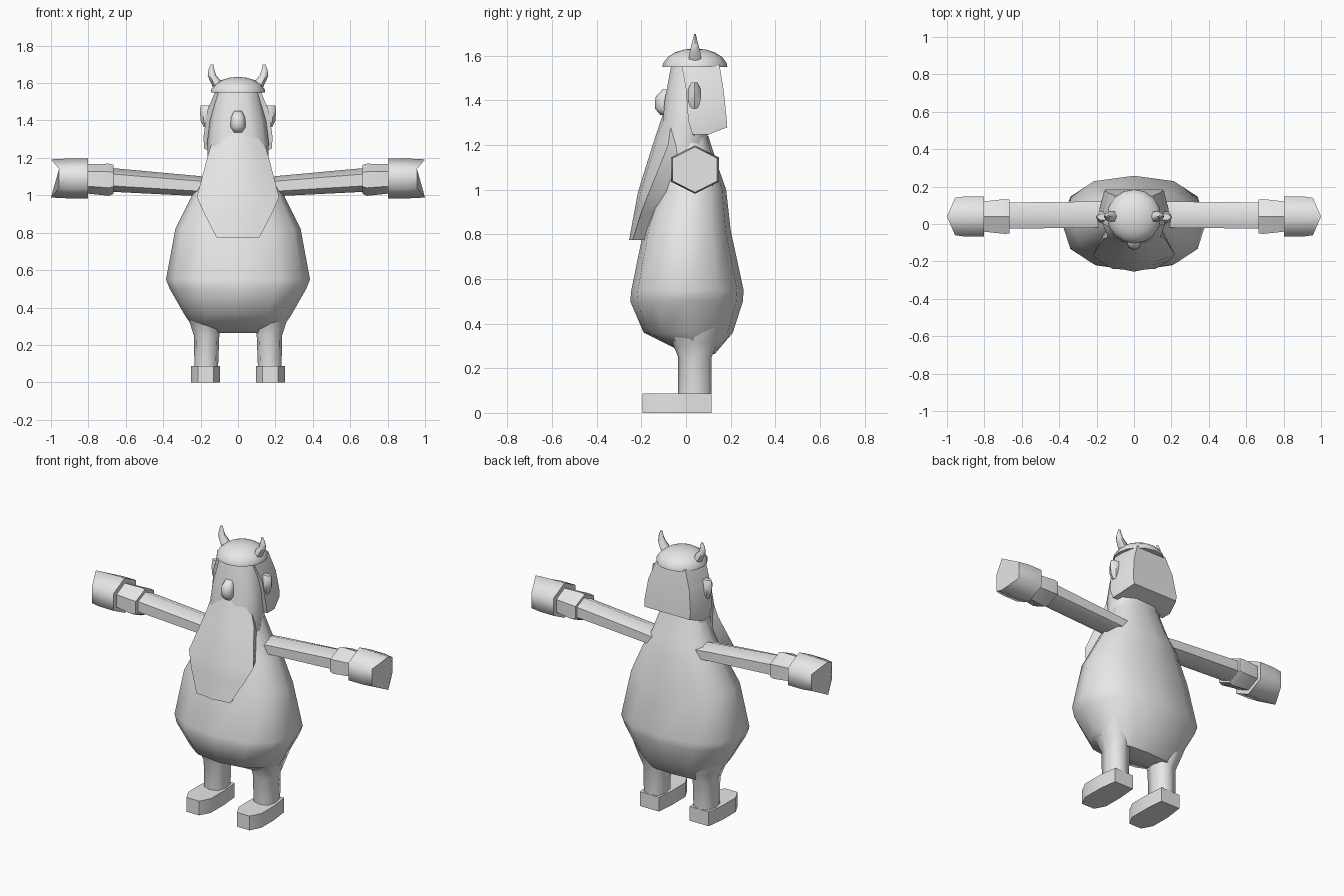
import bpy, bmesh, math
from mathutils import Vector

grey = bpy.data.materials.new("plain grey")
grey.diffuse_color = (0.8, 0.8, 0.8, 1)


def loft(name, rings, angle=40):
    """Skin a list of equal-length point rings, capping both ends."""
    bm = bmesh.new()
    rows = [[bm.verts.new(p) for p in r] for r in rings]
    n = len(rows[0])
    for a, b in zip(rows, rows[1:]):
        for i in range(n):
            j = (i + 1) % n
            bm.faces.new((a[i], a[j], b[j], b[i]))
    bm.faces.new(rows[0])
    bm.faces.new(rows[-1])
    bmesh.ops.recalc_face_normals(bm, faces=bm.faces)
    me = bpy.data.meshes.new(name)
    bm.to_mesh(me)
    bm.free()
    me.materials.append(grey)
    me.shade_smooth()
    me.set_sharp_from_angle(angle=math.radians(angle))
    ob = bpy.data.objects.new(name, me)
    bpy.context.collection.objects.link(ob)
    return ob


def oval(z, rx, y0, y1, n=12, power=1.0, cx=0.0):
    """Level ring spanning y0..y1; power below 1 squares it off."""
    def bend(v):
        return math.copysign(abs(v) ** power, v) if abs(v) > 1e-6 else 0.0
    cy, ry = (y0 + y1) / 2, (y1 - y0) / 2
    return [(cx + rx * bend(math.cos(2 * math.pi * i / n)),
             cy + ry * bend(math.sin(2 * math.pi * i / n)), z) for i in range(n)]


def pair(name, rings, angle=40):
    """Loft a part on the right side and its mirror on the left."""
    loft("right_" + name, rings, angle)
    loft("left_" + name, [[(-x, y, z) for x, y, z in r] for r in rings], angle)


# Pear-shaped body
loft("body", [oval(z, rx, a, b, 12, 0.85) for z, rx, a, b in [
    (0.265, 0.22, 0.0, 0.13), (0.36, 0.285, -0.19, 0.21), (0.50, 0.365, -0.25, 0.255),
    (0.55, 0.385, -0.245, 0.258), (0.82, 0.335, -0.19, 0.20), (1.00, 0.245, -0.13, 0.18),
    (1.10, 0.19, -0.10, 0.145), (1.24, 0.14, -0.06, 0.10)]], 50)

# Face and skull
loft("head", [oval(z, rx, a, b, 10, 0.8) for z, rx, a, b in [
    (1.15, 0.16, -0.13, 0.10), (1.28, 0.165, -0.11, 0.10),
    (1.40, 0.15, -0.10, 0.12), (1.56, 0.115, -0.07, 0.145)]], 50)

# Beard: wide shield hanging over the chest, one outline level per row
beard = []
for z, hw, front, side, back in [
        (0.775, 0.115, -0.255, -0.24, -0.165), (0.90, 0.18, -0.232, -0.20, -0.13),
        (0.99, 0.22, -0.215, -0.165, -0.08), (1.20, 0.165, -0.15, -0.08, 0.0),
        (1.35, 0.12, -0.10, -0.06, 0.0)]:
    beard.append([(-hw, side, z), (-hw * 0.5, front + 0.012, z), (0, front, z),
                  (hw * 0.5, front + 0.012, z), (hw, side, z),
                  (hw * 0.8, back, z), (-hw * 0.8, back, z)])
loft("beard", beard, 50)

# Hair: block flaring down the back of the head, with a sloping underside
hair = []
for z, hw, y0, y1, lift in [(1.225, 0.18, 0.03, 0.185, 0.055), (1.30, 0.185, 0.01, 0.182, 0.02),
                            (1.45, 0.165, 0.0, 0.168, 0.0), (1.56, 0.12, -0.02, 0.15, 0.0)]:
    hair.append([(-hw, y0, z + lift * 0.4), (-hw, y0 + 0.07, z + lift * 0.4),
                 (-hw * 0.85, y1, z + lift), (hw * 0.85, y1, z + lift),
                 (hw, y0 + 0.07, z + lift * 0.4), (hw, y0, z + lift * 0.4),
                 (0, y0 + 0.04, z)])
loft("hair", hair, 35)

# Nose
loft("nose", [oval(z, rx, a, -0.06, 8) for z, rx, a in [
    (1.335, 0.026, -0.115), (1.365, 0.04, -0.14), (1.415, 0.038, -0.137),
    (1.45, 0.022, -0.105)]], 60)

# Ears
pair("ear", [oval(z, rx, a, b, 6, 1, cx) for z, cx, rx, a, b in [
    (1.365, 0.165, 0.018, 0.02, 0.055), (1.40, 0.17, 0.03, 0.005, 0.07),
    (1.45, 0.17, 0.034, 0.005, 0.07), (1.48, 0.165, 0.035, 0.02, 0.055)]], 50)

# Helmet with a brim
loft("helmet", [oval(z, r, 0.04 - r, 0.04 + r, 16) for z, r in [
    (1.55, 0.145), (1.565, 0.144), (1.595, 0.122), (1.615, 0.09), (1.628, 0.05),
    (1.632, 0.012)]], 50)

# Horns curling outward then up
pair("horn", [oval(z, rx, 0.04 - ry, 0.04 + ry, 6, 1, cx) for z, cx, rx, ry in [
    (1.58, 0.105, 0.03, 0.033), (1.615, 0.123, 0.029, 0.028), (1.64, 0.139, 0.023, 0.021),
    (1.67, 0.142, 0.016, 0.012), (1.698, 0.139, 0.008, 0.004)]], 60)


def hexagon(x, cz, ry, rz, cy=0.04, inset=0.0):
    """Upright six-sided ring across the arm; inset pulls the sides back."""
    out = []
    for i in range(6):
        a = math.pi / 2 + i * math.pi / 3
        out.append((x - inset * abs(math.cos(a)), cy + ry * math.cos(a) / 0.866,
                    cz + rz * math.sin(a)))
    return out


# Arms, cuffs and mitten-like hands
pair("arm", [hexagon(0.12, 1.04, 0.07, 0.052, 0.05), hexagon(0.22, 1.05, 0.07, 0.054, 0.05),
             hexagon(0.70, 1.084, 0.07, 0.064, 0.045)], 65)
pair("cuff", [hexagon(0.665, 1.085, 0.09, 0.077), hexagon(0.69, 1.083, 0.093, 0.086),
              hexagon(0.81, 1.088, 0.08, 0.078)], 35)
pair("hand", [hexagon(0.802, 1.09, 0.108, 0.108), hexagon(0.90, 1.09, 0.108, 0.107),
              hexagon(1.0, 1.09, 0.10, 0.102, 0.04, 0.05)], 65)

# Legs flaring into the body
pair("leg", [oval(z, rx, a, b, 8, 0.7, cx) for z, cx, rx, a, b in [
    (0.04, 0.17, 0.062, -0.035, 0.115), (0.25, 0.168, 0.068, -0.035, 0.115),
    (0.31, 0.175, 0.08, -0.06, 0.14), (0.40, 0.19, 0.10, -0.10, 0.16)]], 60)

# Feet with clipped toes
sole = [(0.105, 0.115), (0.235, 0.115), (0.25, 0.0), (0.25, -0.13), (0.215, -0.195),
        (0.13, -0.195), (0.095, -0.13), (0.095, 0.0)]
pair("foot", [[(x, y, z) for x, y in sole] for z in (0.0, 0.088)], 50)
